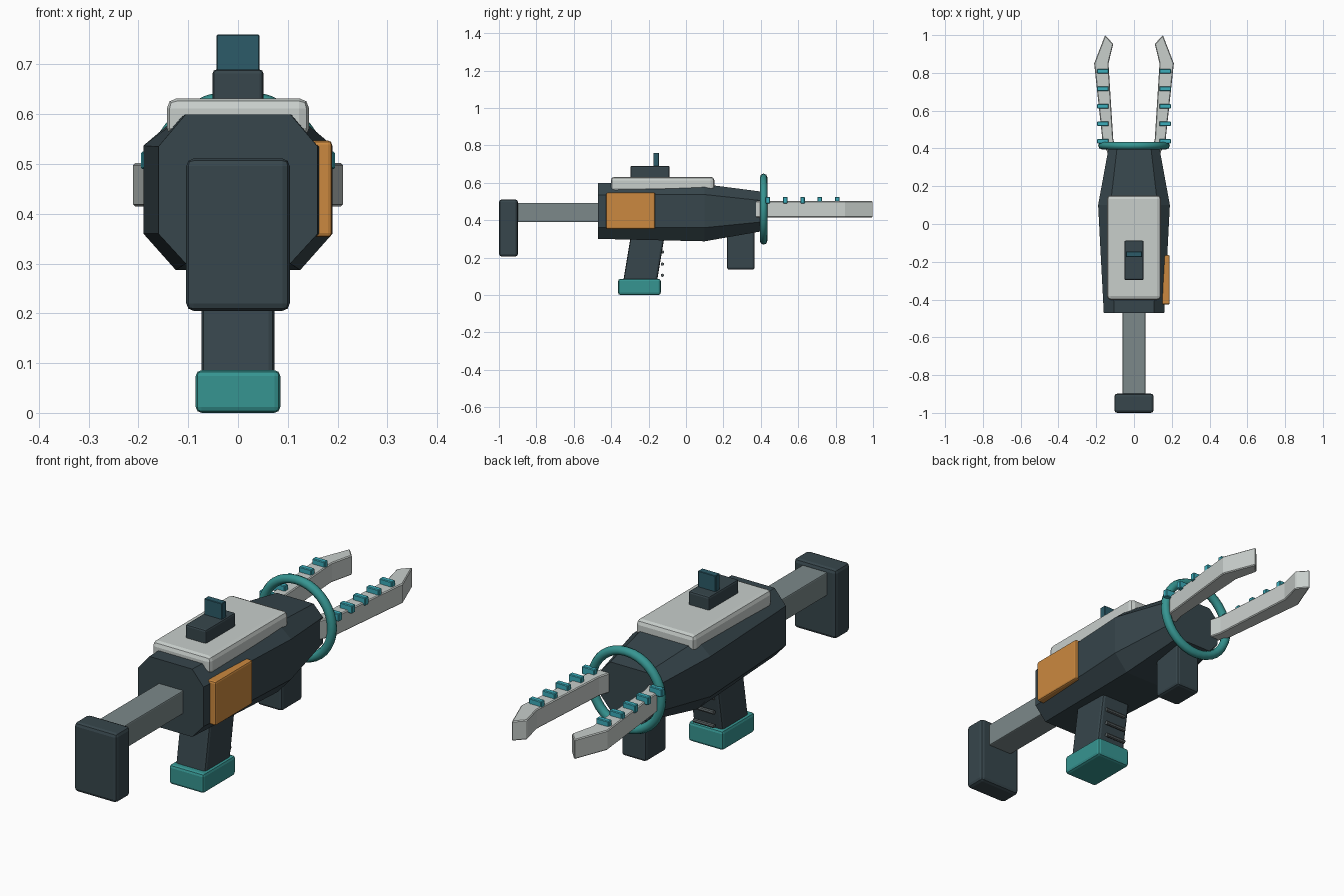
import bpy, bmesh, math
from mathutils import Vector

if "Cube" in bpy.data.objects:
    bpy.data.objects.remove(bpy.data.objects["Cube"])


def material(name, rgb):
    m = bpy.data.materials.new(name)
    m.diffuse_color = (*rgb, 1)
    m.use_nodes = True
    m.node_tree.nodes["Principled BSDF"].inputs["Base Color"].default_value = m.diffuse_color
    return m


SLATE = material("dark slate", (0.038, 0.061, 0.072))
PALE = material("pale grey", (0.58, 0.62, 0.60))
STEEL = material("steel grey", (0.20, 0.25, 0.255))
TEAL = material("teal", (0.037, 0.30, 0.285))
CYAN = material("bright cyan", (0.045, 0.42, 0.50))
BLUE = material("deep blue glass", (0.025, 0.105, 0.14))
ORANGE = material("orange", (0.60, 0.25, 0.05))
RIB = material("dull grey", (0.10, 0.12, 0.125))


def finish(name, bm, mat, bevel=0.0, segments=2):
    bmesh.ops.recalc_face_normals(bm, faces=bm.faces)
    me = bpy.data.meshes.new(name)
    bm.to_mesh(me)
    bm.free()
    me.materials.append(mat)
    ob = bpy.data.objects.new(name, me)
    bpy.context.collection.objects.link(ob)
    if bevel:
        b = ob.modifiers.new("rounded edges", 'BEVEL')
        b.width, b.segments = bevel, segments
    return ob


def loft(name, rings, mat, bevel=0.0, segments=2):
    """Skin matching closed rings of points and cap both ends."""
    bm = bmesh.new()
    vs = [[bm.verts.new(p) for p in r] for r in rings]
    n = len(vs[0])
    for a, b in zip(vs, vs[1:]):
        for i in range(n):
            j = (i + 1) % n
            bm.faces.new((a[i], a[j], b[j], b[i]))
    bm.faces.new(vs[0])
    bm.faces.new(vs[-1])
    return finish(name, bm, mat, bevel, segments)


def rect(x0, x1, y0, y1, z):
    return [(x0, y0, z), (x1, y0, z), (x1, y1, z), (x0, y1, z)]


def box(name, x, y, z, mat, bevel=0.0, segments=2):
    return loft(name, [rect(*x, *y, z[0]), rect(*x, *y, z[1])], mat, bevel, segments)


def octagon(y, top_w, side_w, z_bot, z_low, z_high, z_top):
    half = [(top_w, z_bot), (side_w, z_low), (side_w, z_high), (top_w, z_top)]
    return [(x, y, z) for x, z in half] + [(-x, y, z) for x, z in reversed(half)]


# Faceted main body, widest ahead of the middle
loft("body", [octagon(-0.47, 0.105, 0.16, 0.30, 0.36, 0.535, 0.60),
              octagon(0.10, 0.125, 0.19, 0.287, 0.36, 0.537, 0.592),
              octagon(0.40, 0.09, 0.135, 0.34, 0.39, 0.505, 0.553)], SLATE)

# Top cover with sight
box("top_cover", (-0.143, 0.143), (-0.402, 0.152), (0.552, 0.632), PALE, 0.02)
box("sight_base", (-0.051, 0.051), (-0.297, -0.088), (0.62, 0.69), SLATE, 0.008)
box("sight_blade", (-0.043, 0.043), (-0.175, -0.145), (0.68, 0.76), BLUE, 0.002, 1)

# Side panel, on the right only
box("side_panel", (0.13, 0.189), (-0.427, -0.165), (0.353, 0.547), ORANGE, 0.008)

# Stock
box("stock_bar", (-0.061, 0.061), (-0.92, -0.42), (0.39, 0.493), STEEL, 0.005)
box("stock_butt", (-0.104, 0.104), (-1.0, -0.898), (0.205, 0.511), SLATE, 0.015)

# Slanted rear grip, its foot and finger ribs
loft("rear_grip", [rect(-0.073, 0.073, -0.338, -0.157, 0.06),
                   rect(-0.073, 0.073, -0.293, -0.112, 0.33)], SLATE, 0.012)
box("grip_foot", (-0.085, 0.085), (-0.363, -0.135), (0.0, 0.086), TEAL, 0.012)
for i, z in enumerate((0.105, 0.165, 0.23)):
    bm = bmesh.new()
    bmesh.ops.create_cone(bm, cap_ends=True, segments=8, radius1=0.009,
                          radius2=0.009, depth=0.10)
    for v in bm.verts:
        v.co = Vector((v.co.z, v.co.x - 0.126, v.co.y + z))
    finish(f"finger_rib_{i + 1}", bm, RIB)

# Front grip
box("front_grip", (-0.06, 0.06), (0.219, 0.367), (0.135, 0.42), SLATE, 0.012)

# Muzzle ring
ring = []
for i in range(37):
    t = math.tau * i / 36
    c, s = math.cos(t), math.sin(t)
    ring.append((c, s))
bm = bmesh.new()
M, K = 36, 8
grid = []
for c, s in ring[:M]:
    loop = []
    for k in range(K):
        a = math.tau * k / K
        r = 0.17 + 0.02 * math.cos(a)
        loop.append(bm.verts.new((r * c, 0.415 + 0.02 * math.sin(a), 0.459 + r * s)))
    grid.append(loop)
for i in range(M):
    a, b = grid[i], grid[(i + 1) % M]
    for k in range(K):
        j = (k + 1) % K
        bm.faces.new((a[k], a[j], b[j], b[k])).smooth = True
finish("muzzle_ring", bm, TEAL)

# Paired prongs with crosswise studs
PRONG = [(0.135, 0.36), (0.168, 0.45), (0.211, 0.85), (0.153, 1.0),
         (0.11, 0.953), (0.135, 0.85), (0.11, 0.45), (0.085, 0.36)]
for side, label in ((1, "right"), (-1, "left")):
    loft(f"{label}_prong", [[(side * x, y, z) for x, y in PRONG]
                            for z in (0.415, 0.502)], PALE, 0.004, 1)
    for i in range(5):
        y = 0.438 + 0.0925 * i
        xs = sorted((side * 0.134, side * 0.195))
        box(f"{label}_stud_{i + 1}", xs, (y - 0.012, y + 0.012),
            (0.49, 0.525), CYAN, 0.003, 1)
